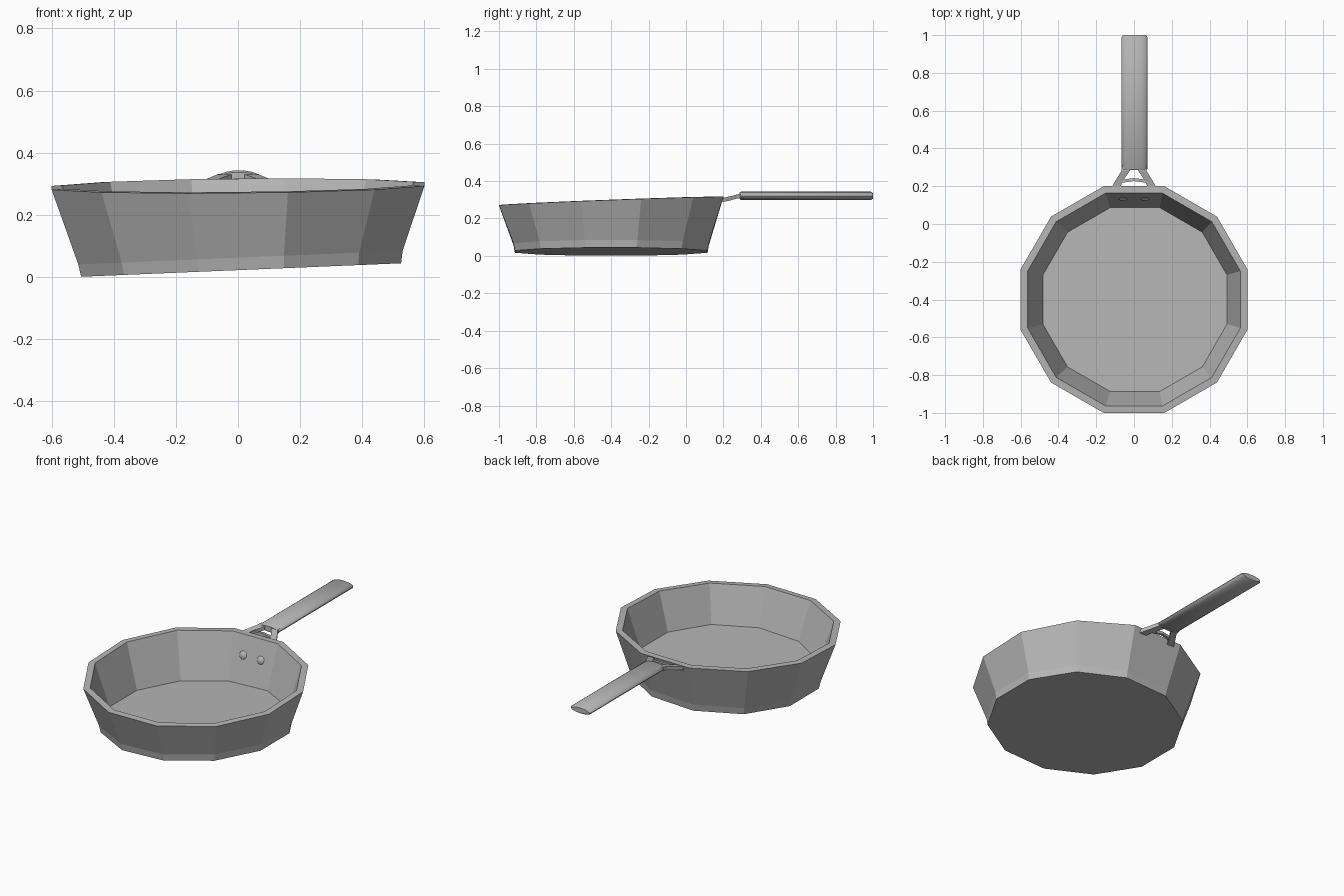
import bpy, bmesh
from math import sin, cos, pi
from mathutils import Vector

cube = bpy.data.objects.get("Cube")
if cube:
    bpy.data.objects.remove(cube, do_unlink=True)

SIDES = 12
PAN_Y = -0.4

steel = bpy.data.materials.new("grey steel")
steel.use_nodes = True
grey = (0.47, 0.47, 0.47, 1)
steel.diffuse_color = grey
steel.node_tree.nodes["Principled BSDF"].inputs["Base Color"].default_value = grey


def loft(name, rings, smooth=False):
    """Skin a list of point rings and cap both ends."""
    bm = bmesh.new()
    loops = [[bm.verts.new(p) for p in ring] for ring in rings]
    for a, b in zip(loops, loops[1:]):
        for i in range(len(a)):
            j = (i + 1) % len(a)
            bm.faces.new((a[i], a[j], b[j], b[i]))
    bm.faces.new(loops[0])
    bm.faces.new(loops[-1])
    bmesh.ops.recalc_face_normals(bm, faces=bm.faces)
    mesh = bpy.data.meshes.new(name)
    bm.to_mesh(mesh)
    bm.free()
    mesh.materials.append(steel)
    obj = bpy.data.objects.new(name, mesh)
    bpy.context.collection.objects.link(obj)
    if smooth:
        bpy.ops.object.select_all(action='DESELECT')
        obj.select_set(True)
        bpy.context.view_layer.objects.active = obj
        bpy.ops.object.shade_smooth_by_angle(angle=0.7)
    return obj


def pan_ring(apothem, z, tilt_x, tilt_y=0, shift=0):
    """Polygon ring lying in a slightly tilted plane."""
    r = apothem / cos(pi / SIDES)
    ring = []
    for i in range(SIDES):
        a = 2 * pi * (i + 0.5) / SIDES
        x, y = shift + r * cos(a), r * sin(a)
        ring.append((x, PAN_Y + y, z + tilt_x * x + tilt_y * y))
    return ring


# Pan bowl: base, foot band, outer wall, rim, inner wall, floor
loft("pan_bowl", [
    pan_ring(0.515, 0.022, 0.042, 0, 0.01),
    pan_ring(0.522, 0.062, 0.042, 0, 0.008),
    pan_ring(0.60, 0.293, 0.01, 0.0375),
    pan_ring(0.563, 0.295, 0.01, 0.0375),
    pan_ring(0.487, 0.055, 0.042, 0, 0.005),
])


# Handle: flattened oval bar with softened ends
def oval(y, w, h):
    return [(0.003 + w * cos(2 * pi * i / 20), y, 0.321 + h * sin(2 * pi * i / 20))
            for i in range(20)]


loft("handle", [oval(0.285, 0.06, 0.016), oval(0.293, 0.068, 0.022),
                oval(0.99, 0.068, 0.022), oval(1.0, 0.06, 0.015)], True)


# Bracket pieces: flat bars that follow a path of (x, y, z, half width)
def bar(name, path, thick, across=Vector((1, 0, 0)), up=Vector((0, 0, 1))):
    rings = []
    for x, y, z, w in path:
        c = Vector((x, y, z))
        rings.append([c + across * (w * s) + up * (thick * t)
                      for s, t in ((-1, -1), (1, -1), (1, 1), (-1, 1))])
    return loft(name, rings)


for side, s in (("left", 1), ("right", -1)):
    bar(side + "_bracket_leg", [
        (s * 0.038, 0.31, 0.321, 0.024),
        (s * 0.045, 0.28, 0.319, 0.022),
        (s * 0.078, 0.23, 0.306, 0.02),
        (s * 0.098, 0.19, 0.298, 0.023)], 0.011)

    # Rivets domed on the inner wall
    out = Vector((0, -0.953, 0.302))
    tangent = Vector((0, 0.302, 0.953))
    base = Vector((s * 0.058, 0.136, 0.205))
    rings = []
    for depth, r in ((-0.01, 0.024), (0.005, 0.024), (0.011, 0.017), (0.014, 0.006)):
        rings.append([base + out * depth + Vector((1, 0, 0)) * (r * cos(2 * pi * i / 10))
                      + tangent * (r * sin(2 * pi * i / 10)) for i in range(10)])
    loft(side + "_rivet", rings, True)

# Crossbar joining the legs
bar("bracket_crossbar", [(-0.075, 0.225, 0.304, 0.008), (0, 0.235, 0.309, 0.008),
                         (0.075, 0.225, 0.304, 0.008)], 0.008, Vector((0, 1, 0)))
